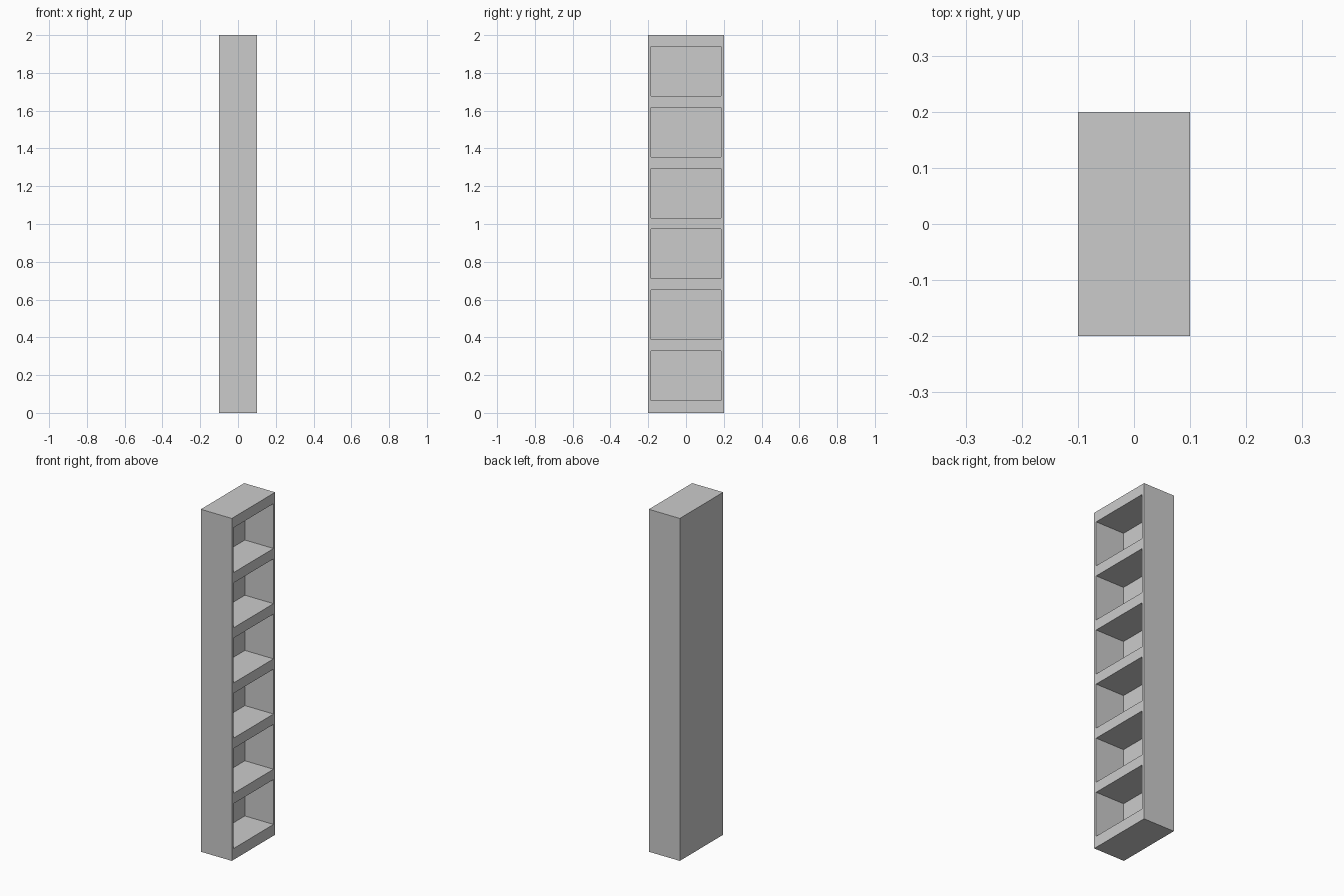
import bpy
import bmesh
from mathutils import Matrix, Vector

if "Cube" in bpy.data.objects:
    bpy.data.objects.remove(bpy.data.objects["Cube"])

W, D, H = 0.2, 0.4, 2.0          # overall size in x, y, z
WALL = 0.015                     # side and back thickness
COUNT, PITCH, OPEN, FIRST = 6, 0.3223, 0.262, 0.066
openings = [(FIRST + i * PITCH, FIRST + i * PITCH + OPEN) for i in range(COUNT)]
inner = D / 2 - WALL

# Solid case
bm = bmesh.new()
bmesh.ops.create_cube(bm, size=1, matrix=Matrix.Translation((0, 0, H / 2))
                      @ Matrix.Diagonal((W, D, H, 1)))


def slice_at(axis, value):
    point, normal = Vector((0, 0, 0)), Vector((0, 0, 0))
    point[axis], normal[axis] = value, 1
    bmesh.ops.bisect_plane(bm, geom=bm.verts[:] + bm.edges[:] + bm.faces[:],
                           plane_co=point, plane_no=normal)


# Outline the openings
for y in (-inner, inner):
    slice_at(1, y)
for low, high in openings:
    slice_at(2, low)
    slice_at(2, high)


def is_opening(face):
    c = face.calc_center_median()
    return (face.normal.x > 0.9 and abs(c.y) < inner
            and any(low < c.z < high for low, high in openings))


# Push each compartment back to the rear panel
bm.normal_update()
for face in [f for f in bm.faces if is_opening(f)]:
    back = bmesh.ops.extrude_face_region(bm, geom=[face])["geom"]
    bmesh.ops.translate(bm, vec=(-(W - WALL), 0, 0),
                        verts=[v for v in back if isinstance(v, bmesh.types.BMVert)])
    if face.is_valid:
        bmesh.ops.delete(bm, geom=[face], context='FACES_ONLY')

bmesh.ops.recalc_face_normals(bm, faces=bm.faces[:])
mesh = bpy.data.meshes.new("bookcase")
bm.to_mesh(mesh)
bm.free()
bpy.context.collection.objects.link(bpy.data.objects.new("bookcase", mesh))
